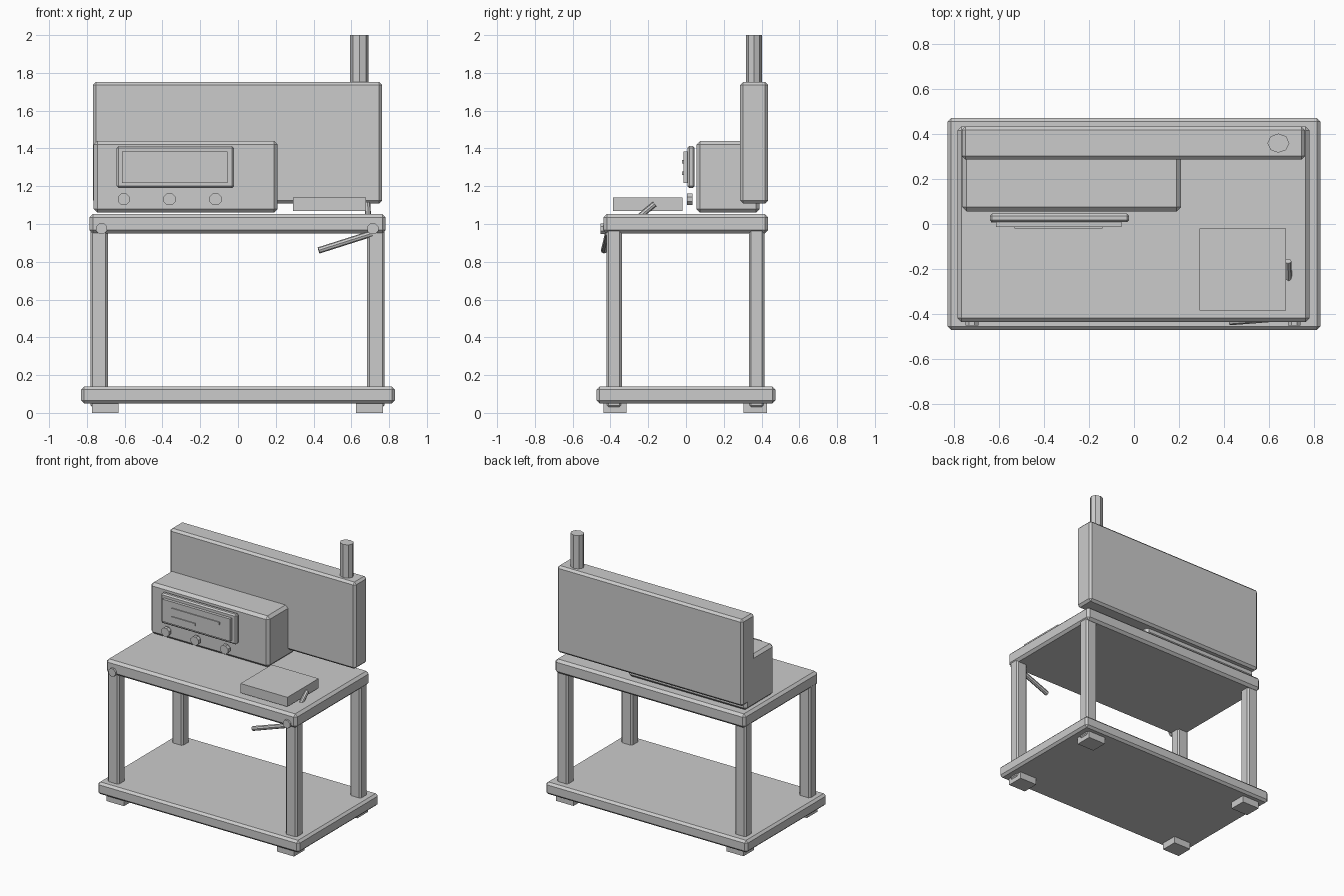
import bpy, bmesh, math
from mathutils import Vector, Matrix

if "Cube" in bpy.data.objects:
    bpy.data.objects.remove(bpy.data.objects["Cube"])

grey = bpy.data.materials.new("plain grey")
grey.diffuse_color = (0.6, 0.6, 0.6, 1)
grey.use_nodes = True
grey.node_tree.nodes["Principled BSDF"].inputs["Base Color"].default_value = grey.diffuse_color


def finish(name, bm):
    mesh = bpy.data.meshes.new(name)
    bm.to_mesh(mesh)
    bm.free()
    mesh.materials.append(grey)
    ob = bpy.data.objects.new(name, mesh)
    bpy.context.collection.objects.link(ob)
    return ob


def box(name, x, y, z, bevel=0):
    """Box between (min, max) pairs, with optional chamfered edges."""
    bm = bmesh.new()
    bmesh.ops.create_cube(bm, size=1)
    for v in bm.verts:
        v.co = [(a + b) / 2 + c * (b - a) for c, (a, b) in zip(v.co, (x, y, z))]
    ob = finish(name, bm)
    if bevel:
        mod = ob.modifiers.new("chamfer", 'BEVEL')
        mod.width = bevel
        mod.segments = 1
    return ob


def rod(name, start, end, radius, sides=8, scale=(1, 1), turn=0):
    """Faceted rod between two points."""
    a, b = Vector(start), Vector(end)
    d = b - a
    bm = bmesh.new()
    bmesh.ops.create_cone(bm, cap_ends=True, segments=sides, radius1=radius,
                          radius2=radius, depth=d.length)
    rot = Vector((0, 0, 1)).rotation_difference(d).to_matrix().to_4x4()
    m = (Matrix.Translation((a + b) / 2) @ rot
         @ Matrix.Diagonal((*scale, 1, 1)) @ Matrix.Rotation(turn, 4, 'Z'))
    bm.transform(m)
    return finish(name, bm)


# Stand: lower shelf, legs, feet and table top
box("lower_shelf", (-0.83, 0.83), (-0.473, 0.473), (0.05, 0.14), 0.016)
box("table_top", (-0.786, 0.782), (-0.437, 0.435), (0.95, 1.053), 0.018)
for side, lx, fx in (("left", -0.735, -0.703), ("right", 0.73, 0.697)):
    for end, ly, fy in (("front", -0.381, -0.376), ("back", 0.374, 0.367)):
        box(f"{end}_{side}_leg", (lx - 0.046, lx + 0.046),
            (ly - 0.041, ly + 0.041), (0.028, 0.975), 0.012)
        box(f"{end}_{side}_foot", (fx - 0.071, fx + 0.071),
            (fy - 0.062, fy + 0.062), (0, 0.05))

# Back panel with upright pipe
box("back_panel", (-0.767, 0.762), (0.287, 0.434), (1.108, 1.753), 0.016)
rod("upright_pipe", (0.643, 0.36, 1.70), (0.643, 0.36, 2.0), 0.049,
    scale=(1, 0.87))

# Control box, display and knobs
box("control_box", (-0.765, 0.21), (0.055, 0.39), (1.06, 1.44), 0.02)
box("display_frame", (-0.642, -0.022), (0.008, 0.046), (1.19, 1.413), 0.01)
box("display_panel", (-0.615, -0.055), (-0.014, 0.01), (1.218, 1.384))
box("long_line", (-0.532, -0.14), (-0.021, -0.012), (1.32, 1.34))
box("short_line", (-0.532, -0.338), (-0.021, -0.012), (1.26, 1.277))
for i, x in enumerate((-0.605, -0.362, -0.119)):
    rod(f"knob_{i + 1}", (x, 0.034, 1.131), (x, 0.006, 1.131), 0.034,
        turn=math.pi / 8)

# Work plate and its small side lever
box("work_plate", (0.291, 0.677), (-0.386, -0.019), (1.07, 1.14))
rod("plate_lever", (0.69, -0.27, 1.02), (0.686, -0.166, 1.106), 0.015)

# Front bolts and hanging crank handle
for side, x in (("left", -0.722), ("right", 0.714)):
    rod(f"{side}_bolt", (x, -0.425, 0.975), (x, -0.452, 0.975), 0.031,
        turn=math.pi / 8)
rod("crank_handle", (0.427, -0.434, 0.86), (0.71, -0.412, 0.95), 0.017)
